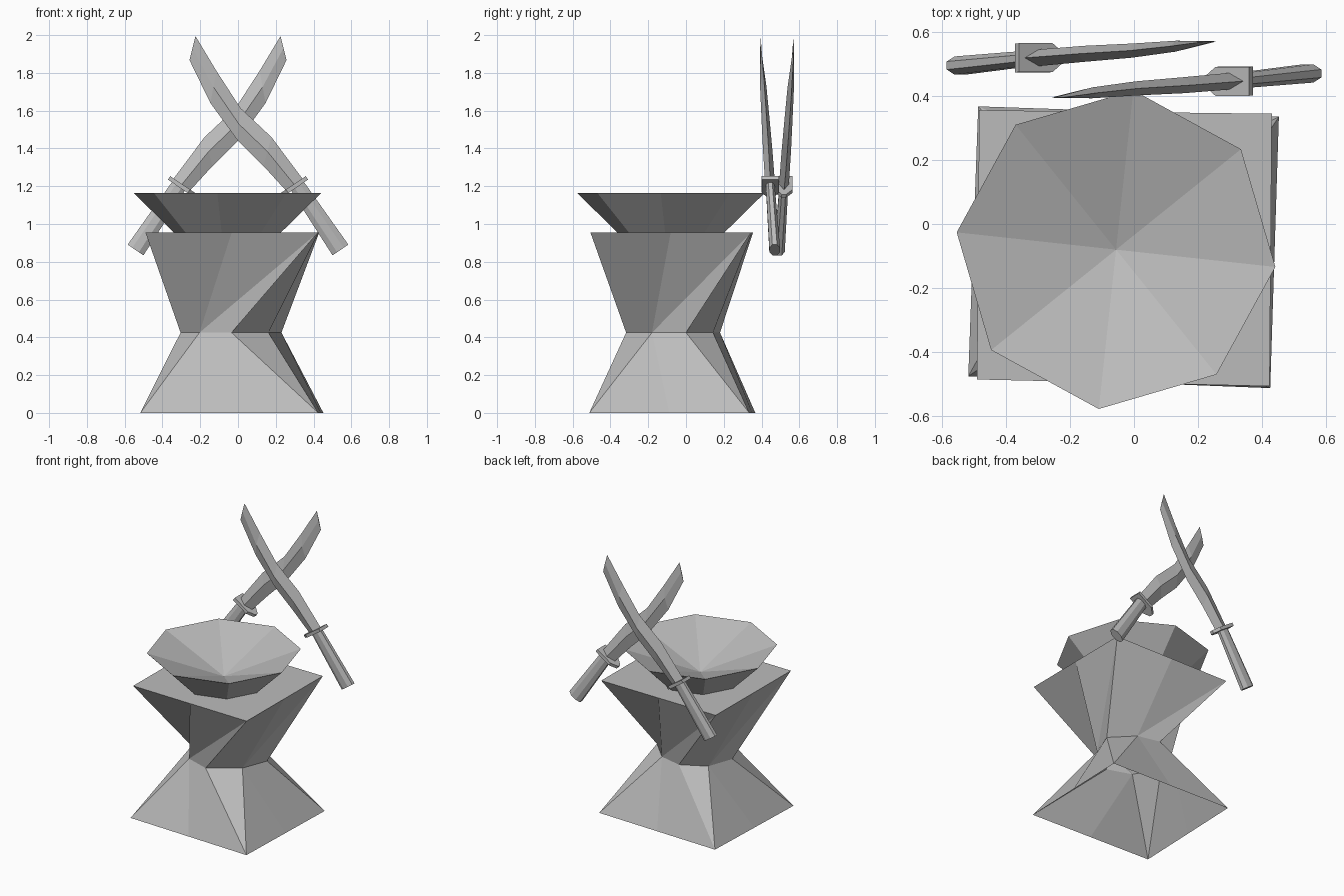
import bpy
import math

if "Cube" in bpy.data.objects:
    bpy.data.objects.remove(bpy.data.objects["Cube"])

grey = bpy.data.materials.new("stone_grey")
grey.diffuse_color = (0.5, 0.5, 0.5, 1)
grey.use_nodes = True
grey.node_tree.nodes["Principled BSDF"].inputs["Base Color"].default_value = grey.diffuse_color


def make(name, verts, faces):
    mesh = bpy.data.meshes.new(name)
    mesh.from_pydata(verts, [], faces)
    mesh.validate()
    mesh.materials.append(grey)
    ob = bpy.data.objects.new(name, mesh)
    bpy.context.collection.objects.link(ob)
    return ob


def loft(name, rings):
    """Join equal-sized rings into a closed tube."""
    n = len(rings[0])
    verts = [p for r in rings for p in r]
    faces = [(k*n + i, k*n + (i+1) % n, (k+1)*n + (i+1) % n, (k+1)*n + i)
             for k in range(len(rings) - 1) for i in range(n)]
    faces += [tuple(reversed(range(n))), tuple(range(len(verts) - n, len(verts)))]
    ob = make(name, verts, faces)
    import bmesh
    bm = bmesh.new()
    bm.from_mesh(ob.data)
    bmesh.ops.recalc_face_normals(bm, faces=bm.faces)
    bm.to_mesh(ob.data)
    bm.free()
    return ob


def square_ring(corners, z):
    """Corners with edge midpoints, eight points in all."""
    out = []
    for i, (x, y) in enumerate(corners):
        u, v = corners[(i+1) % 4]
        out += [(x, y, z), ((x+u)/2, (y+v)/2, z)]
    return out


# Twisted pedestal: square foot, narrow eight-sided waist, square top
foot = square_ring([(-.517, -.475), (.425, -.512), (.452, .335), (-.486, .367)], 0)
waist = [(x, y, .425) for x, y in [(-.304, -.09), (-.204, -.26), (-.034, -.317), (.161, -.18),
                                   (.23, 0), (.09, .143), (-.07, .18), (-.24, .09)]]
top = square_ring([(-.49, -.485), (.423, -.506), (.43, .344), (-.483, .355)], .955)
faces = [tuple(range(16, 24))]
for i in range(0, 8, 2):
    a, b, c = i, i+1, (i+2) % 8
    faces += [(a, b, 8+b), (b, c, 8+c, 8+b), (a, 8+b, 8+a)]          # lower half
    faces += [(8+a, 8+b, 16+b, 16+a), (8+b, 16+c, 16+b), (8+b, 8+c, 16+c)]  # upper half
make("pedestal", foot + waist + top, faces)


# Shallow eight-sided bowl
def octagon(r, z):
    return [(-.056 + r*math.cos(math.radians(45*i - 6.2)),
             -.08 + r*math.sin(math.radians(45*i - 6.2)), z) for i in range(8)]


verts = octagon(.285, .955) + octagon(.5, 1.165) + [(-.056, -.08, .985)]
faces = []
for i in range(8):
    j = (i+1) % 8
    faces += [(i, j, 8+j, 8+i), (8+i, 8+j, 16)]
make("bowl", verts, faces)


# Crossed swords, the second turned half way round behind the first
def depth(z):
    return .39 + (2 - z)*.07


def place(points, turn):
    return [(-x, .964 - y, z) if turn else (x, y, z) for x, y, z in points]


left_edge = [(.265, 1.165), (.135, 1.307), (-.003, 1.444), (-.146, 1.64), (-.257, 1.868)]
right_edge = [(.345, 1.235), (.177, 1.46), (.013, 1.614), (-.114, 1.81), (-.225, 1.995)]
thick = [.026, .025, .022, .017, .002]
dx, dz = .56, -.83          # handle direction, away from the blade


def frame(s, section):
    """Section (across, depth) set at distance s below the guard."""
    cx, cz = .31 + dx*s, 1.207 + dz*s
    return [(cx - dz*v, depth(cz) + w, cz + dx*v) for v, w in section]


guard = [(.066, .045), (.066, -.045), (-.06, -.045), (-.105, -.012), (-.105, .012), (-.06, .045)]
grip = [(.048, .012), (.048, -.012), (.02, -.027), (-.02, -.027),
        (-.048, -.012), (-.048, .012), (-.02, .027), (.02, .027)]
for turn, side in enumerate(("front", "back")):
    rings = []
    for (lx, lz), (rx, rz), t in zip(left_edge, right_edge, thick):
        mx, mz = (lx + rx)/2, (lz + rz)/2
        y = depth(mz)
        rings.append(place([(lx, y, lz), (mx, y - t, mz), (rx, y, rz), (mx, y + t, mz)], turn))
    loft(side + "_blade", rings)
    loft(side + "_guard", [place(frame(s, guard), turn) for s in (-.011, .011)])
    loft(side + "_handle", [place(frame(s, [(v*k, w*k) for v, w in grip]), turn)
                            for s, k in ((0, .85), (.2, .95), (.415, 1.05))])
